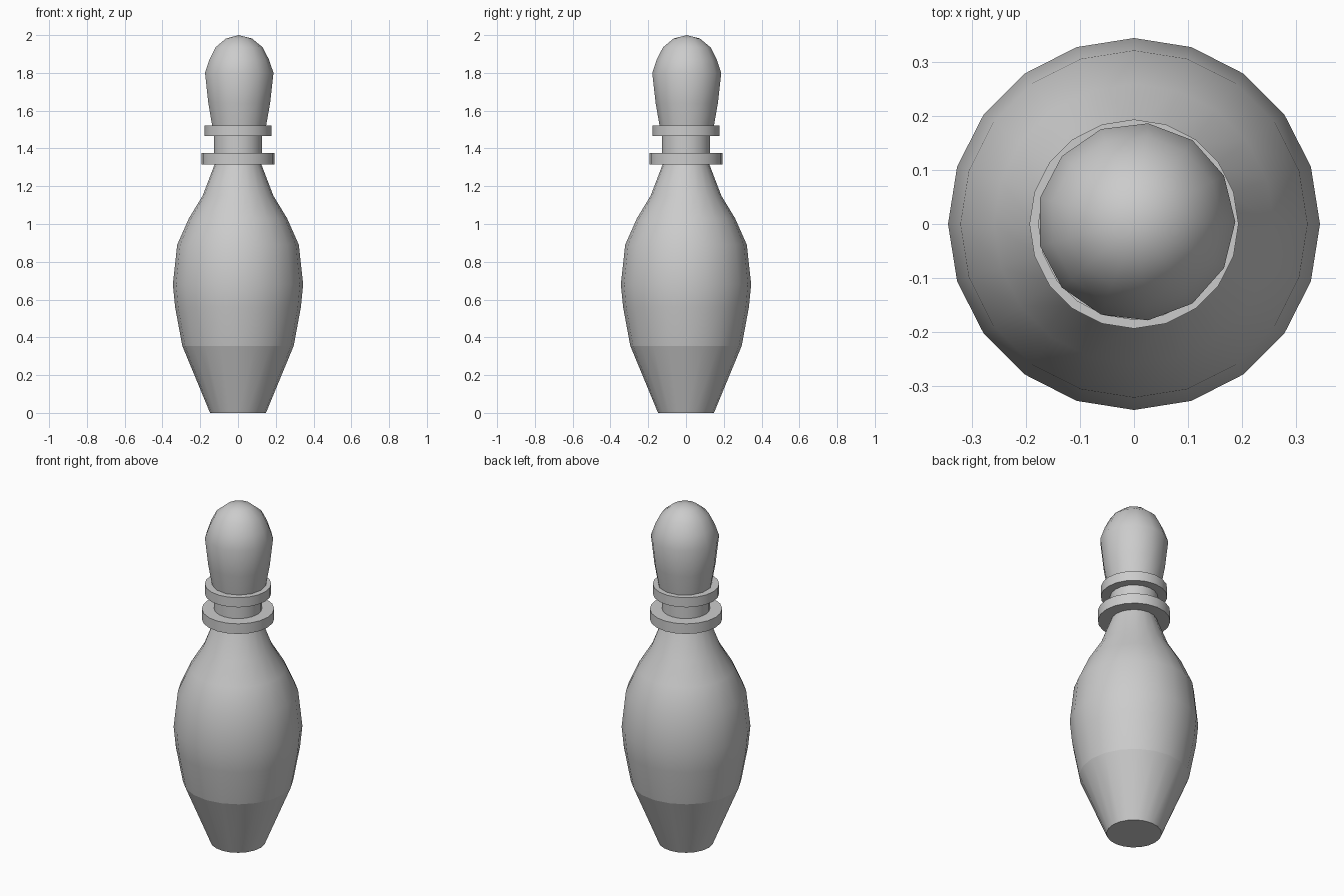
import bpy, bmesh, math

if "Cube" in bpy.data.objects:
    bpy.data.objects.remove(bpy.data.objects["Cube"])

def lathe(name, profile, sides, start=0.0, smooth_angle=40, at=(0, 0)):
    """Revolve (radius, z) points around z; a zero radius becomes a pole, open ends get caps."""
    bm = bmesh.new()
    rings = []
    for r, z in profile:
        if r == 0:
            rings.append([bm.verts.new((at[0], at[1], z))])
        else:
            rings.append([bm.verts.new((at[0] + r * math.cos(start + math.tau * i / sides),
                                        at[1] + r * math.sin(start + math.tau * i / sides), z))
                          for i in range(sides)])
    for a, b in zip(rings, rings[1:]):
        for i in range(sides):
            j = (i + 1) % sides
            if len(b) == 1:
                bm.faces.new((a[i], a[j], b[0]))
            else:
                bm.faces.new((a[i], a[j], b[j], b[i]))
    bm.faces.new(rings[0][::-1])
    if len(rings[-1]) > 1:
        bm.faces.new(rings[-1])
    bmesh.ops.recalc_face_normals(bm, faces=bm.faces)
    # sharp edges where the surface turns strongly
    for f in bm.faces:
        f.smooth = True
    for e in bm.edges:
        e.smooth = e.calc_face_angle(0) < math.radians(smooth_angle)
    me = bpy.data.meshes.new(name)
    bm.to_mesh(me)
    bm.free()
    ob = bpy.data.objects.new(name, me)
    bpy.context.collection.objects.link(ob)
    return ob

# tapered foot
lathe("base", [(0.148, 0), (0.295, 0.355)], 20)
# swelling belly and shoulders
lathe("body", [(0.295, 0.355), (0.333, 0.56), (0.345, 0.68), (0.322, 0.89),
               (0.26, 1.03), (0.187, 1.15), (0.122, 1.32)], 20)
# slim neck between the collars
lathe("neck", [(0.128, 1.33), (0.128, 1.50)], 20)
# two collars
for name, r, z0, z1 in (("lower_collar", 0.194, 1.315, 1.375),
                        ("upper_collar", 0.178, 1.465, 1.522)):
    lathe(name, [(r, z0), (r, z1)], 20)
# rounded head
lathe("head", [(0.144, 1.515), (0.166, 1.64), (0.184, 1.80), (0.16, 1.87),
               (0.127, 1.935), (0.07, 1.982), (0, 2.0)], 13, at=(0.004, 0.004))
